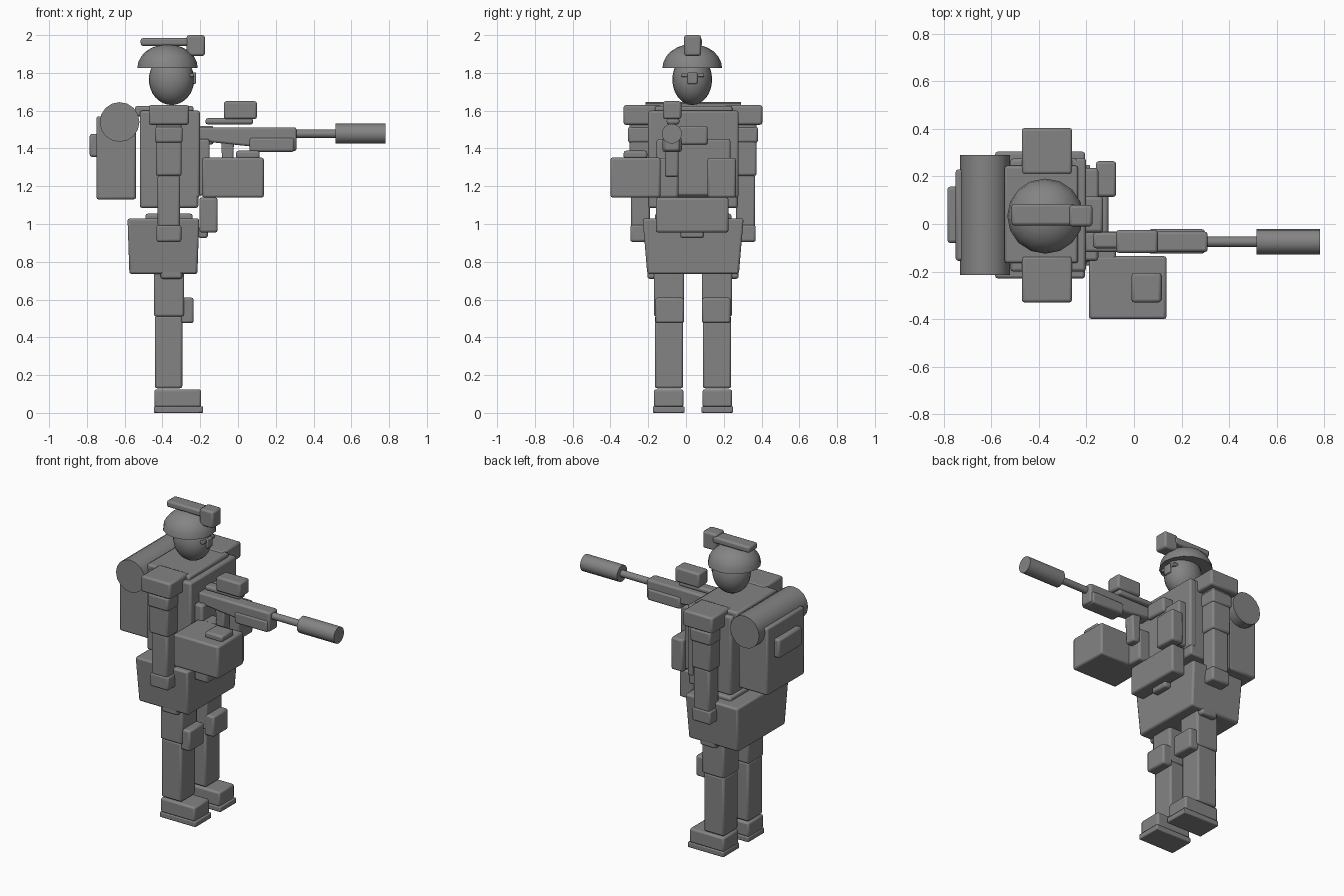
import bpy, bmesh, math
from mathutils import Matrix

if "Cube" in bpy.data.objects:
    bpy.data.objects.remove(bpy.data.objects["Cube"])

CY = 0.037  # centre line of the body

grey = bpy.data.materials.new("warm_grey")
grey.diffuse_color = (0.235, 0.23, 0.23, 1)
grey.use_nodes = True
grey.node_tree.nodes["Principled BSDF"].inputs["Base Color"].default_value = grey.diffuse_color


def finish(name, bm, bevel=0.0, smooth=40):
    bmesh.ops.recalc_face_normals(bm, faces=bm.faces[:])
    me = bpy.data.meshes.new(name)
    bm.to_mesh(me)
    bm.free()
    ob = bpy.data.objects.new(name, me)
    bpy.context.collection.objects.link(ob)
    me.materials.append(grey)
    if bevel:
        mod = ob.modifiers.new("soft_edges", "BEVEL")
        mod.width, mod.segments = bevel, 2
    bpy.ops.object.select_all(action="DESELECT")
    bpy.context.view_layer.objects.active = ob
    ob.select_set(True)
    bpy.ops.object.shade_smooth_by_angle(angle=math.radians(smooth))
    return ob


def box(name, x, y, z, bevel=0.012, inset=(0, 0)):
    """Box from ranges; inset narrows the bottom in x and y."""
    bm = bmesh.new()
    bmesh.ops.create_cube(bm, size=1)
    for v in bm.verts:
        low = v.co.z < 0
        ix, iy = inset if low else (0, 0)
        v.co = (x[1] - ix if v.co.x > 0 else x[0] + ix,
                y[1] - iy if v.co.y > 0 else y[0] + iy,
                z[0] if low else z[1])
    return finish(name, bm, bevel)


def pair(name, x, y, z, bevel=0.012):
    """Box and its mirror across the body's centre line."""
    box("right_" + name, x, y, z, bevel)
    box("left_" + name, x, (2 * CY - y[1], 2 * CY - y[0]), z, bevel)


def cylinder(name, axis, a, b, r, c1, c2, sides=16):
    """Cylinder along x (c1=y, c2=z) or y (c1=x, c2=z)."""
    bm = bmesh.new()
    mid = (a + b) / 2
    if axis == "x":
        m = Matrix.Translation((mid, c1, c2)) @ Matrix.Rotation(math.pi / 2, 4, "Y")
    else:
        m = Matrix.Translation((c1, mid, c2)) @ Matrix.Rotation(math.pi / 2, 4, "X")
    bmesh.ops.create_cone(bm, cap_ends=True, segments=sides, radius1=r,
                          radius2=r, depth=b - a, matrix=m)
    return finish(name, bm)


def ball(name, centre, radii, cut=None, sides=16, rings=12):
    bm = bmesh.new()
    m = Matrix.Translation(centre) @ Matrix.Diagonal((*radii, 1))
    bmesh.ops.create_uvsphere(bm, u_segments=sides, v_segments=rings, radius=1, matrix=m)
    if cut is not None:
        geom = bm.verts[:] + bm.edges[:] + bm.faces[:]
        r = bmesh.ops.bisect_plane(bm, geom=geom, dist=1e-4, plane_co=(0, 0, cut),
                                   plane_no=(0, 0, 1), clear_inner=True)
        bmesh.ops.holes_fill(bm, edges=[e for e in bm.edges if e.is_boundary])
    return finish(name, bm)


# Legs and boots
pair("boot_sole", (-0.445, -0.185), (-0.175, -0.008), (0, 0.035), 0.006)
pair("boot", (-0.443, -0.195), (-0.17, -0.013), (0.03, 0.125))
pair("shin", (-0.44, -0.295), (-0.165, -0.015), (0.13, 0.515))
pair("thigh", (-0.445, -0.285), (-0.17, -0.01), (0.51, 0.78))
pair("knee_pad", (-0.305, -0.235), (-0.162, -0.01), (0.475, 0.61))
pair("hip_pouch", (-0.41, -0.295), (-0.205, -0.12), (0.71, 0.9))

# Hips, belt and torso
box("hip_skirt", (-0.585, -0.205), (-0.23, 0.305), (0.735, 1.03), 0.012, (0.01, 0.025))
box("belt", (-0.49, -0.24), (-0.165, 0.24), (1.0, 1.055))
box("belt_buckle", (-0.21, -0.16), (-0.03, 0.095), (0.925, 0.985))
box("torso", (-0.52, -0.21), (-0.2, 0.275), (1.085, 1.6))
box("collar", (-0.545, -0.235), (-0.165, 0.245), (1.57, 1.625))
box("vest_front", (-0.25, -0.202), (-0.2, 0.278), (1.14, 1.6))
box("vest_plate", (-0.22, -0.15), (-0.155, 0.235), (1.15, 1.45))
pair("chest_pouch", (-0.16, -0.075), (-0.19, -0.04), (1.14, 1.35))
box("chest_radio", (-0.215, -0.13), (-0.035, 0.115), (1.42, 1.52))
box("belly_pouch", (-0.205, -0.108), (-0.16, 0.225), (0.955, 1.14))

# Arms
pair("shoulder_pad", (-0.472, -0.26), (-0.33, -0.135), (1.525, 1.63))
pair("upper_arm", (-0.435, -0.298), (-0.3, -0.17), (1.255, 1.53))
pair("arm_band", (-0.44, -0.293), (-0.307, -0.165), (1.43, 1.515))
pair("forearm", (-0.425, -0.307), (-0.292, -0.19), (0.985, 1.26))
pair("hand", (-0.432, -0.3), (-0.295, -0.205), (0.905, 0.995))

# Backpack
box("backpack", (-0.75, -0.54), (-0.155, 0.23), (1.13, 1.57))
box("backpack_pocket", (-0.785, -0.735), (-0.08, 0.157), (1.355, 1.477))
cylinder("bed_roll", "y", -0.215, 0.29, 0.105, -0.627, 1.54)

# Head and helmet
ball("head", (-0.352, 0.033, 1.765), (0.12, 0.105, 0.135), sides=24, rings=16)
ball("helmet", (-0.373, 0.033, 1.825), (0.16, 0.158, 0.127), cut=1.825)
box("helmet_rail", (-0.515, -0.25), (-0.006, 0.085), (1.943, 1.985))
box("helmet_device", (-0.272, -0.175), (-0.01, 0.08), (1.89, 2.0))
box("nose", (-0.265, -0.222), (0.008, 0.06), (1.742, 1.803), 0.006)
box("eye_strip", (-0.265, -0.232), (-0.025, 0.095), (1.778, 1.798), 0.004)

# Rifle
GY, GZ = -0.075, 1.478
box("rifle_receiver", (-0.21, 0.31), (-0.118, -0.032), (1.385, 1.512), 0.012)
rec = bpy.data.objects["rifle_receiver"]
for v in rec.data.vertices:  # sloped underside towards the stock
    if v.co.x < 0 and v.co.z < 1.45:
        v.co.z = 1.44
box("rifle_handguard", (0.06, 0.298), (-0.125, -0.022), (1.382, 1.457))
box("rifle_magazine", (-0.09, -0.02), (-0.112, -0.04), (1.25, 1.46), 0.01, (0.01, 0))
cylinder("rifle_barrel", "x", 0.3, 0.52, 0.022, GY, GZ)
cylinder("rifle_muzzle", "x", 0.515, 0.782, 0.053, GY, GZ)
box("sight_rail", (-0.172, 0.08), (-0.102, -0.035), (1.527, 1.56))
box("sight", (-0.075, 0.1), (-0.122, -0.025), (1.555, 1.65))

# Side case
box("side_case", (-0.19, 0.137), (-0.4, -0.135), (1.14, 1.352))
box("side_case_latch", (-0.01, 0.115), (-0.33, -0.205), (1.345, 1.388))
